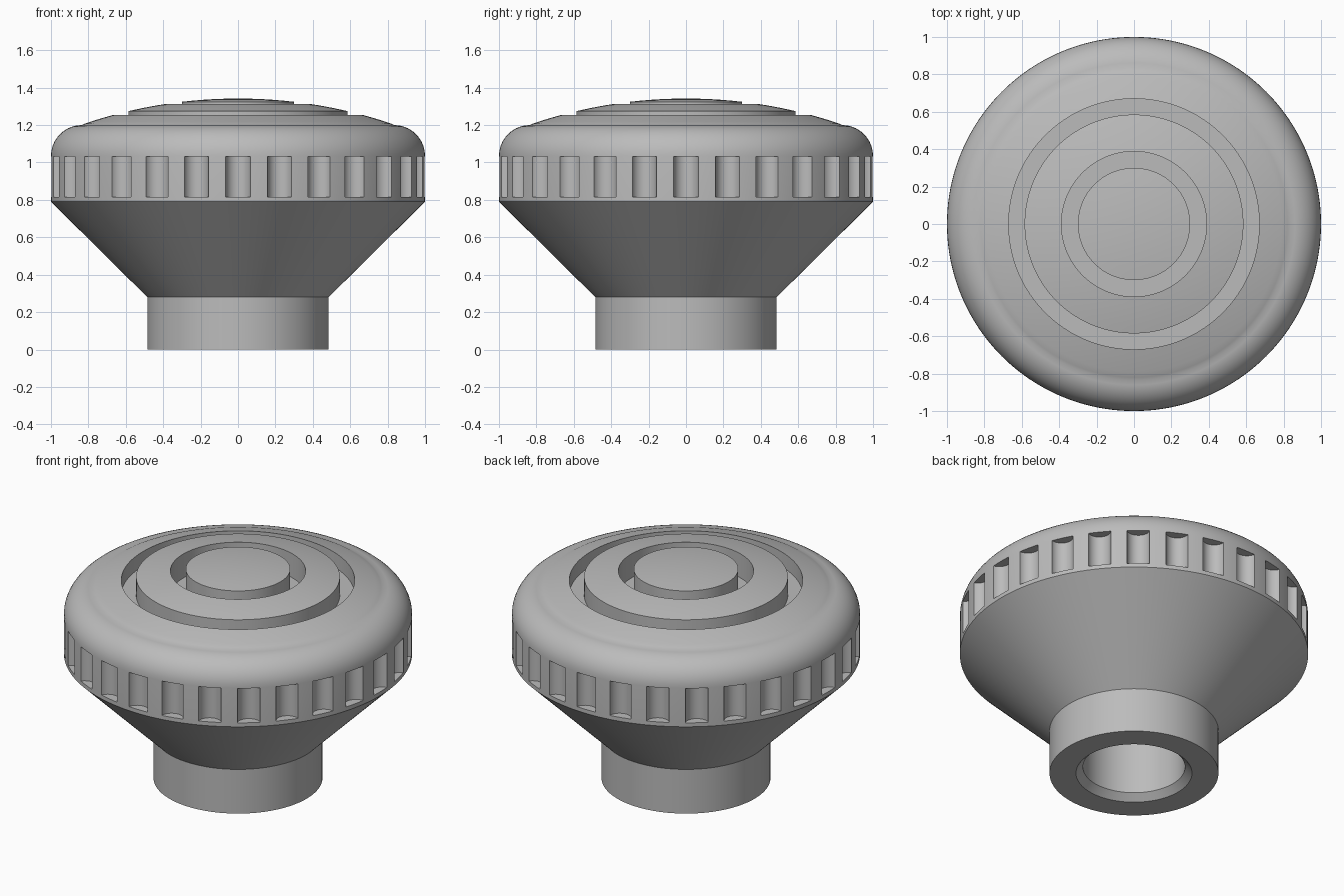
import bpy
import bmesh
from math import sin, cos, radians, sqrt, pi, tau, acos
from mathutils import Matrix

cube = bpy.data.objects.get("Cube")
if cube:
    bpy.data.objects.remove(cube)

# One plain grey material
grey = bpy.data.materials.new("plain_grey")
grey.use_nodes = True
colour = (0.5, 0.5, 0.5, 1)
grey.diffuse_color = colour
grey.node_tree.nodes["Principled BSDF"].inputs["Base Color"].default_value = colour


def make_object(name, bm):
    bmesh.ops.remove_doubles(bm, verts=bm.verts, dist=1e-5)
    bmesh.ops.recalc_face_normals(bm, faces=bm.faces)
    mesh = bpy.data.meshes.new(name)
    bm.to_mesh(mesh)
    bm.free()
    mesh.materials.append(grey)
    obj = bpy.data.objects.new(name, mesh)
    bpy.context.collection.objects.link(obj)
    return obj


def activate(obj):
    bpy.ops.object.select_all(action="DESELECT")
    obj.select_set(True)
    bpy.context.view_layer.objects.active = obj


def smooth(obj):
    activate(obj)
    bpy.ops.object.shade_smooth_by_angle(angle=radians(30))


def lathe(name, profile, steps=168):
    bm = bmesh.new()
    verts = [bm.verts.new((r, 0, z)) for r, z in profile]
    edges = [bm.edges.new(pair) for pair in zip(verts, verts[1:])]
    bmesh.ops.spin(bm, geom=verts + edges, cent=(0, 0, 0), axis=(0, 0, 1),
                   angle=tau, steps=steps)
    return make_object(name, bm)


# Shallow spherical crown shared by the cap, ring and button
TOP, DOME = 1.342, 2.57


def crown(outer, inner, count=5):
    radii = [outer + (inner - outer) * i / count for i in range(count + 1)]
    return [(r, TOP - DOME + sqrt(DOME ** 2 - r ** 2)) for r in radii]


# Knob body: bore, chamfer, neck, cone, rounded cap and two ring grooves
BORE, GROOVE = 0.293, 1.16
fillet = [(0.835 + 0.165 * cos(radians(a)), 1.035 + 0.165 * sin(radians(a)))
          for a in range(0, 91, 9)]
profile = [(0, 0.7), (BORE, 0.7), (BORE, 0.04), (0.333, 0), (0.485, 0),
           (0.485, 0.28), (1, 0.79)]
profile += fillet + crown(0.82, 0.67)
profile += [(0.67, GROOVE), (0.585, GROOVE)] + crown(0.585, 0.388)
profile += [(0.388, GROOVE), (0.3, GROOVE)] + crown(0.3, 0)
knob = lathe("knob_body", profile)

# Scalloped grip slots around the rim
SLOTS, LOW, HIGH = 28, 0.815, 1.033
bm = bmesh.new()
for i in range(SLOTS):
    angle = tau * i / SLOTS
    place = Matrix.Translation((1.01 * cos(angle), 1.01 * sin(angle), (LOW + HIGH) / 2))
    bmesh.ops.create_cone(bm, cap_ends=True, segments=32, radius1=0.067,
                          radius2=0.067, depth=HIGH - LOW, matrix=place)
cutter = make_object("slot_cutter", bm)
cutter.hide_render = True
activate(knob)
cut = knob.modifiers.new("grip_slots", "BOOLEAN")
cut.operation = "DIFFERENCE"
cut.solver = "EXACT"
cut.object = cutter
bpy.ops.object.modifier_apply(modifier=cut.name)
bpy.data.objects.remove(cutter)
smooth(knob)

# Flat side inside the bore, for a D-shaped shaft
bm = bmesh.new()
half = pi / 4
arc = [half * (2 * i / 24 - 1) for i in range(25)]
base = bm.faces.new([bm.verts.new((BORE * cos(a), BORE * sin(a), 0.176)) for a in arc])
extruded = bmesh.ops.extrude_face_region(bm, geom=[base], use_keep_orig=True)
lifted = [v for v in extruded["geom"] if isinstance(v, bmesh.types.BMVert)]
bmesh.ops.translate(bm, verts=lifted, vec=(0, 0, 0.524))
smooth(make_object("bore_flat", bm))
